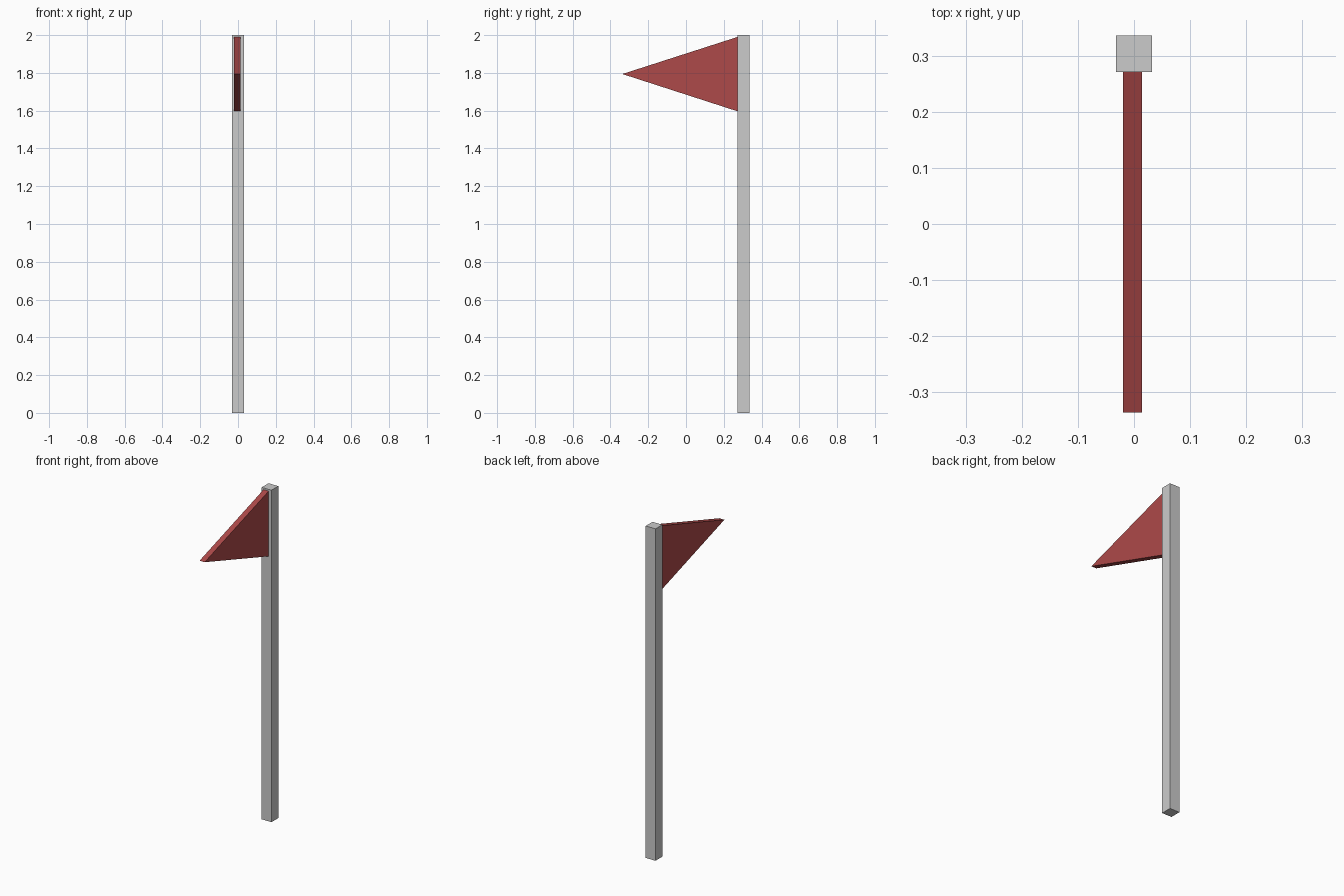
import bpy, bmesh

if "Cube" in bpy.data.objects:
    bpy.data.objects.remove(bpy.data.objects["Cube"])


def prism(name, profile, x0, x1):
    """Extrude a (y, z) profile along x."""
    bm = bmesh.new()
    face = bm.faces.new([bm.verts.new((x0, y, z)) for y, z in profile])
    ext = bmesh.ops.extrude_face_region(bm, geom=[face])
    moved = [v for v in ext["geom"] if isinstance(v, bmesh.types.BMVert)]
    bmesh.ops.translate(bm, verts=moved, vec=(x1 - x0, 0, 0))
    bmesh.ops.recalc_face_normals(bm, faces=bm.faces)
    mesh = bpy.data.meshes.new(name)
    bm.to_mesh(mesh)
    bm.free()
    obj = bpy.data.objects.new(name, mesh)
    bpy.context.collection.objects.link(obj)
    return obj


# Square pole
prism("pole", [(0.272, 0), (0.337, 0), (0.337, 2), (0.272, 2)], -0.0325, 0.0325)

# Triangular pennant
pennant = prism("pennant", [(0.272, 1.99), (0.272, 1.597), (-0.337, 1.794)], -0.02, 0.014)
red = bpy.data.materials.new("pennant_red")
red.diffuse_color = (0.42, 0.067, 0.067, 1)
red.use_nodes = True
red.node_tree.nodes["Principled BSDF"].inputs["Base Color"].default_value = red.diffuse_color
pennant.data.materials.append(red)
